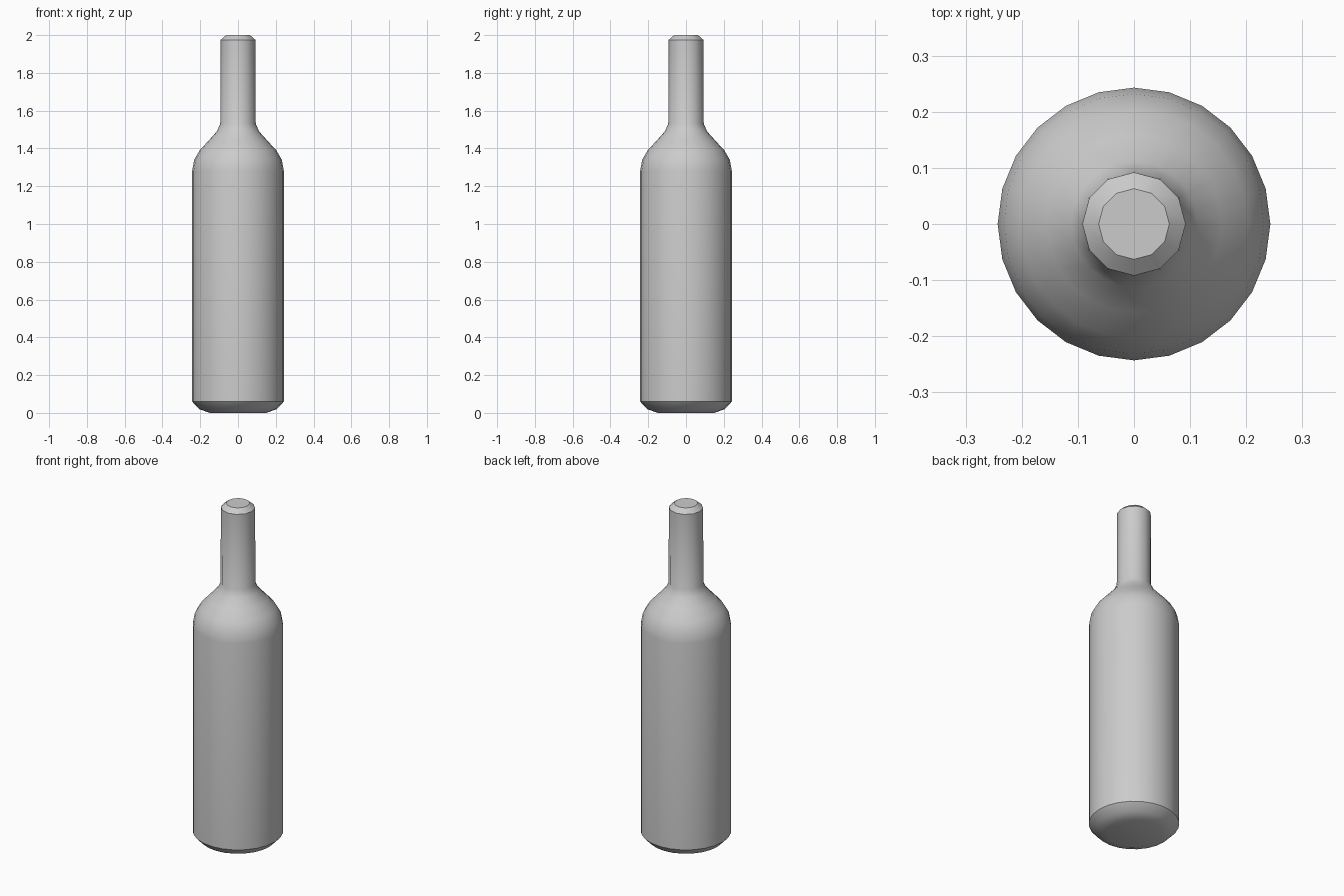
import bpy
import bmesh
from math import cos, sin, pi, radians

cube = bpy.data.objects.get("Cube")
if cube:
    bpy.data.objects.remove(cube, do_unlink=True)

# Single grey material
grey = bpy.data.materials.new("plain grey")
grey.use_nodes = True
colour = (0.6, 0.6, 0.6, 1)
grey.diffuse_color = colour
grey.node_tree.nodes["Principled BSDF"].inputs["Base Color"].default_value = colour

BODY_SIDES, NECK_SIDES = 24, 12

# Profile as radius and height: body and shoulder, then neck and rim
body = [(0.15, 0.0), (0.205, 0.02), (0.243, 0.06), (0.243, 1.28),
        (0.232, 1.34), (0.203, 1.39), (0.157, 1.44), (0.112, 1.49)]
neck = [(0.094, 1.53), (0.092, 1.975), (0.063, 2.0)]


def ring(bm, radius, z, sides):
    return [bm.verts.new((radius * cos(2 * pi * i / sides),
                          radius * sin(2 * pi * i / sides), z))
            for i in range(sides)]


def join(bm, low, high):
    """Skin two rings; the lower may have twice as many sides."""
    n, m = len(low), len(high)
    for i in range(m):
        a, b = high[i], high[(i + 1) % m]
        if n == m:
            bm.faces.new((low[i], low[(i + 1) % n], b, a))
        else:
            left, middle, right = (low[(2 * i + k) % n] for k in range(3))
            bm.faces.new((left, middle, a))
            bm.faces.new((middle, right, b, a))


# Bottle shell with closed base and top
bm = bmesh.new()
rings = [ring(bm, r, z, BODY_SIDES) for r, z in body]
rings += [ring(bm, r, z, NECK_SIDES) for r, z in neck]
for low, high in zip(rings, rings[1:]):
    join(bm, low, high)
bm.faces.new(list(reversed(rings[0])))
bm.faces.new(rings[-1])
bmesh.ops.recalc_face_normals(bm, faces=bm.faces)

mesh = bpy.data.meshes.new("bottle")
bm.to_mesh(mesh)
bm.free()
mesh.materials.append(grey)
bottle = bpy.data.objects.new("bottle", mesh)
bpy.context.collection.objects.link(bottle)

# Smooth sides, crisp rim and base edges
bpy.ops.object.select_all(action="DESELECT")
bottle.select_set(True)
bpy.context.view_layer.objects.active = bottle
bpy.ops.object.shade_smooth_by_angle(angle=radians(35))
